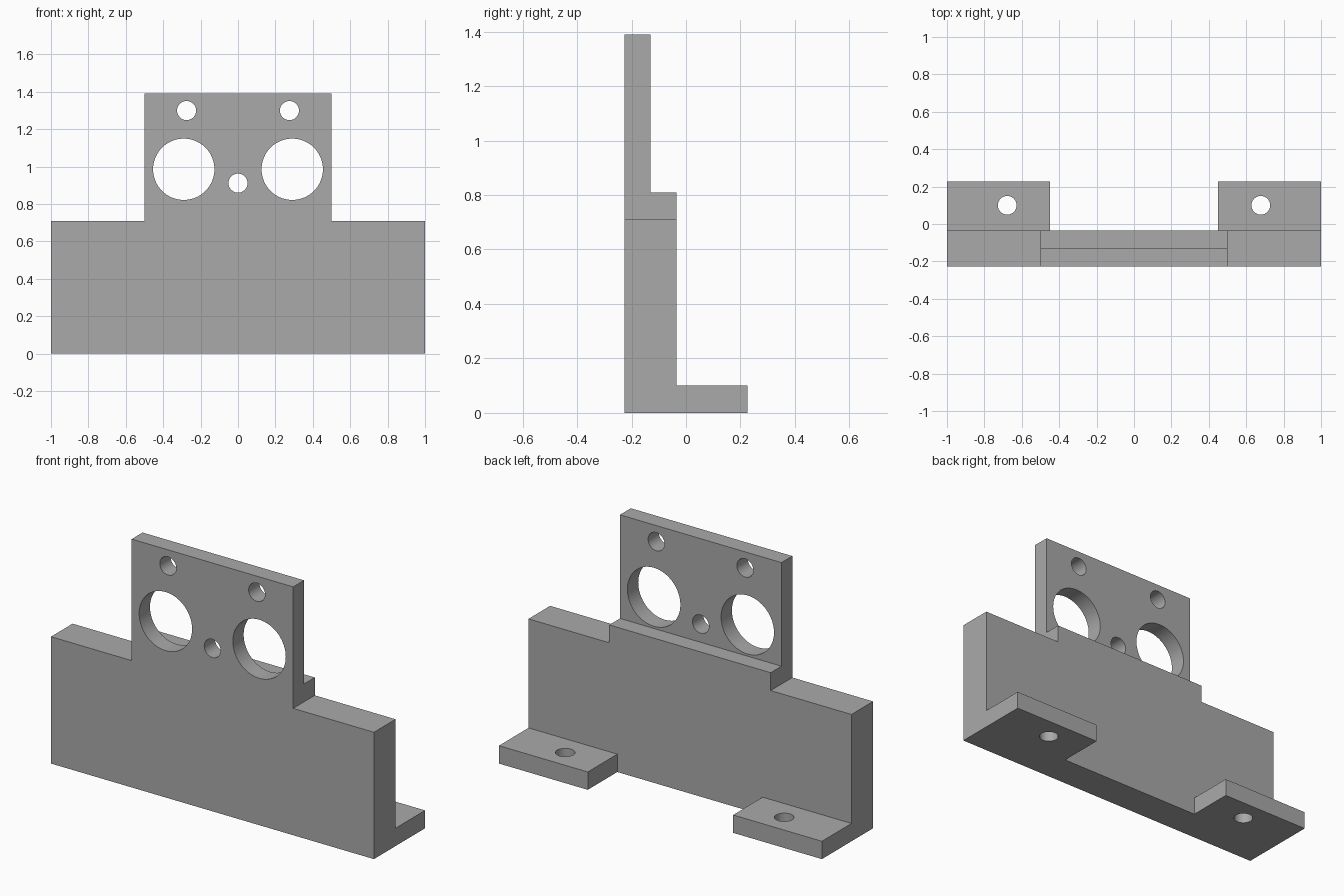
import bpy
import bmesh
from math import pi
from mathutils import Matrix, Vector

cube = bpy.data.objects.get("Cube")
if cube:
    bpy.data.objects.remove(cube, do_unlink=True)

grey = bpy.data.materials.new("plain grey")
grey.use_nodes = True
colour = (0.4, 0.4, 0.4, 1)
grey.diffuse_color = colour
grey.node_tree.nodes["Principled BSDF"].inputs["Base Color"].default_value = colour


def make_object(name, bm):
    bmesh.ops.recalc_face_normals(bm, faces=bm.faces)
    mesh = bpy.data.meshes.new(name)
    bm.to_mesh(mesh)
    bm.free()
    mesh.materials.append(grey)
    obj = bpy.data.objects.new(name, mesh)
    bpy.context.collection.objects.link(obj)
    return obj


def prism(name, points, sweep):
    """Extrude a closed outline along the sweep vector."""
    bm = bmesh.new()
    face = bm.faces.new([bm.verts.new(p) for p in points])
    moved = bmesh.ops.extrude_face_region(bm, geom=[face])["geom"]
    verts = [v for v in moved if isinstance(v, bmesh.types.BMVert)]
    bmesh.ops.translate(bm, verts=verts, vec=Vector(sweep))
    return make_object(name, bm)


def drill(name, centre, radius, axis, segments=48):
    bm = bmesh.new()
    turn = Matrix.Rotation(pi / 2, 4, "X") if axis == "Y" else Matrix()
    bmesh.ops.create_cone(bm, cap_ends=True, segments=segments, radius1=radius,
                          radius2=radius, depth=0.8,
                          matrix=Matrix.Translation(centre) @ turn)
    return make_object(name, bm)


def cut(body, cutter):
    mod = body.modifiers.new("cut", "BOOLEAN")
    mod.operation = "DIFFERENCE"
    mod.solver = "EXACT"
    mod.object = cutter
    bpy.context.view_layer.objects.active = body
    bpy.ops.object.modifier_apply(modifier=mod.name)
    bpy.data.objects.remove(cutter, do_unlink=True)


FRONT, BACK, WALL_BACK, PLATE_BACK = -0.226, 0.226, -0.035, -0.13
SHOULDER, LEDGE, TOP, FOOT = 0.71, 0.81, 1.39, 0.1

# Stepped front outline, swept through the full depth
half = [(1, 0), (1, SHOULDER), (0.5, SHOULDER), (0.5, TOP)]
outline = half + [(-x, z) for x, z in reversed(half)]
bracket = prism("sensor_bracket", [(x, FRONT, z) for x, z in outline],
                (0, BACK - FRONT, 0))

# Back relief leaves the thin upper plate, the thick wall and the foot
relief = [(1, FOOT), (WALL_BACK, FOOT), (WALL_BACK, LEDGE),
          (PLATE_BACK, LEDGE), (PLATE_BACK, 2), (1, 2)]
cut(bracket, prism("relief_cutter", [(-2, y, z) for y, z in relief], (4, 0, 0)))

# Gap splits the foot into two mounting tabs
gap = [(-0.45, WALL_BACK), (0.45, WALL_BACK), (0.45, 1), (-0.45, 1)]
cut(bracket, prism("gap_cutter", [(x, y, -1) for x, y in gap], (0, 0, 1.5)))

# Holes through the upper plate and the tabs
cut(bracket, drill("centre_hole", (0, FRONT, 0.912), 0.051, "Y"))
for side in (-1, 1):
    cut(bracket, drill("large_hole", (side * 0.29, FRONT, 0.986), 0.164, "Y", 64))
    cut(bracket, drill("top_hole", (side * 0.275, FRONT, 1.3), 0.051, "Y"))
    cut(bracket, drill("tab_hole", (side * 0.678, 0.1, 0), 0.05, "Z"))

# Smooth hole walls, crisp edges elsewhere
bpy.ops.object.select_all(action="DESELECT")
bracket.select_set(True)
bpy.context.view_layer.objects.active = bracket
bpy.ops.object.shade_smooth_by_angle()
